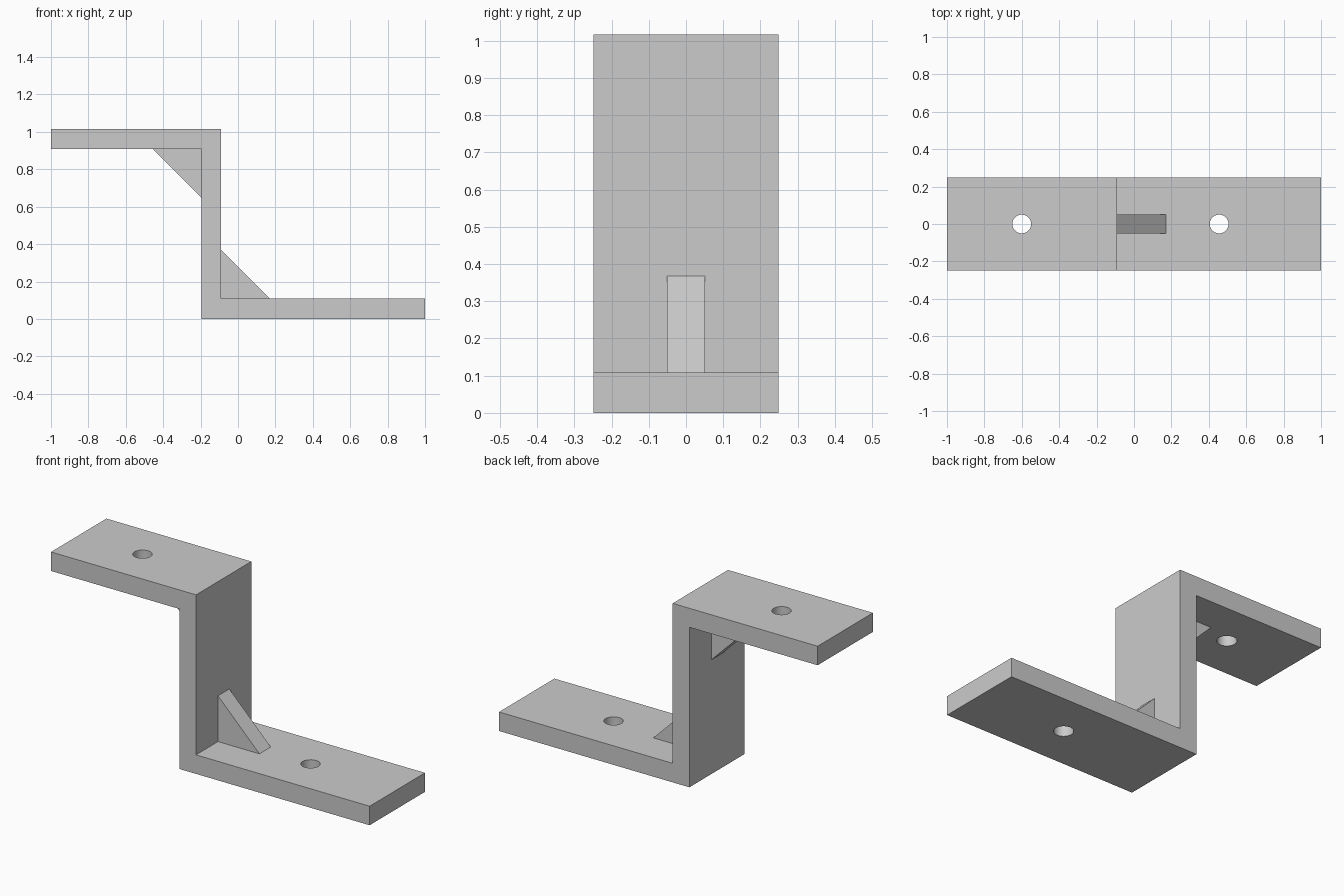
import bpy
import bmesh

if "Cube" in bpy.data.objects:
    bpy.data.objects.remove(bpy.data.objects["Cube"], do_unlink=True)

# Plain grey material
GREY = (0.6, 0.6, 0.6, 1.0)
grey = bpy.data.materials.new("light_grey")
grey.use_nodes = True
grey.diffuse_color = GREY
grey.node_tree.nodes["Principled BSDF"].inputs["Base Color"].default_value = GREY

# Main dimensions
HEIGHT, THICK, HALF_WIDTH = 1.016, 0.108, 0.248
WEB_LEFT, WEB_RIGHT = -0.195, -0.09
RIB, RIB_HALF = 0.26, 0.051
HOLE_RADIUS = 0.05


def extrude_profile(name, profile, half_depth):
    """Closed x-z profile extruded along y, centred on y = 0."""
    bm = bmesh.new()
    face = bm.faces.new([bm.verts.new((x, -half_depth, z)) for x, z in profile])
    grown = bmesh.ops.extrude_face_region(bm, geom=[face])["geom"]
    moved = [g for g in grown if isinstance(g, bmesh.types.BMVert)]
    bmesh.ops.translate(bm, vec=(0, 2 * half_depth, 0), verts=moved)
    bmesh.ops.recalc_face_normals(bm, faces=bm.faces)
    mesh = bpy.data.meshes.new(name)
    bm.to_mesh(mesh)
    bm.free()
    mesh.materials.append(grey)
    obj = bpy.data.objects.new(name, mesh)
    bpy.context.collection.objects.link(obj)
    return obj


def drill(obj, x, z):
    """Cut a round vertical hole through a flange."""
    bpy.ops.mesh.primitive_cylinder_add(
        vertices=48, radius=HOLE_RADIUS, depth=3 * THICK, location=(x, 0, z))
    cutter = bpy.context.object
    cutter.name = "hole_cutter"
    cutter.hide_render = True
    cutter.data.materials.append(grey)
    mod = obj.modifiers.new("hole", "BOOLEAN")
    mod.operation, mod.solver, mod.object = "DIFFERENCE", "EXACT", cutter
    bpy.context.view_layer.objects.active = obj
    bpy.ops.object.modifier_apply(modifier=mod.name)
    bpy.data.objects.remove(cutter, do_unlink=True)


# Z-shaped bracket: upper flange, upright web, lower flange
bracket = extrude_profile("bracket", [
    (WEB_LEFT, 0), (1, 0), (1, THICK), (WEB_RIGHT, THICK),
    (WEB_RIGHT, HEIGHT), (-1, HEIGHT),
    (-1, HEIGHT - THICK), (WEB_LEFT, HEIGHT - THICK)], HALF_WIDTH)

# Screw holes
drill(bracket, -0.6, HEIGHT - THICK / 2)
drill(bracket, 0.455, THICK / 2)

# Triangular ribs in the two inner corners
for name, x, z, side in (("lower_rib", WEB_RIGHT, THICK, 1),
                         ("upper_rib", WEB_LEFT, HEIGHT - THICK, -1)):
    extrude_profile(name, [(x, z), (x + side * RIB, z), (x, z + side * RIB)], RIB_HALF)

# Smooth hole walls, sharp plate edges
bpy.ops.object.select_all(action="DESELECT")
bracket.select_set(True)
bpy.context.view_layer.objects.active = bracket
bpy.ops.object.shade_smooth_by_angle()
